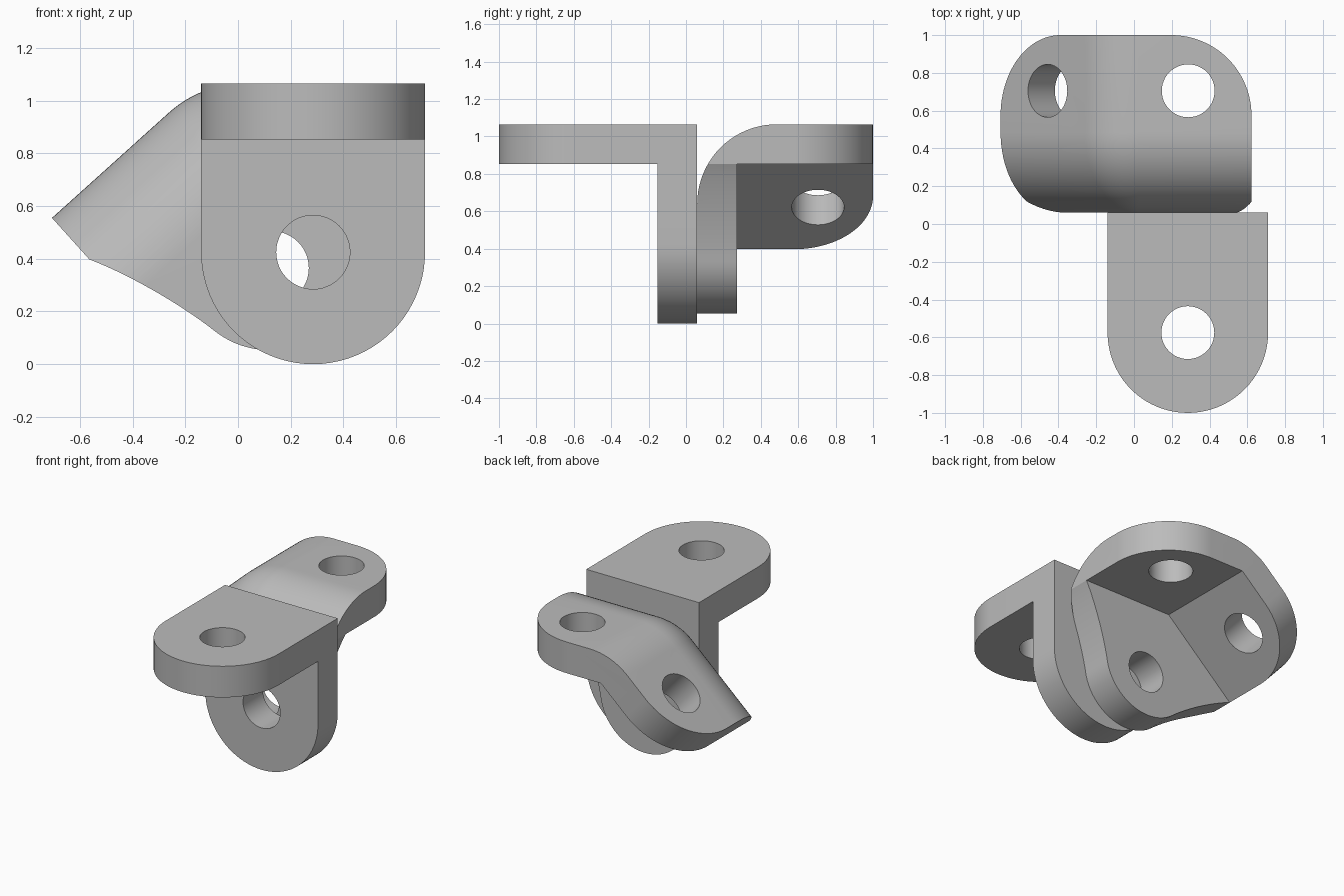
import bpy, bmesh
from math import sin, cos, radians, pi
from mathutils import Vector
from mathutils.geometry import interpolate_bezier

if "Cube" in bpy.data.objects:
    bpy.data.objects.remove(bpy.data.objects["Cube"])

T, R, HOLE = 0.2125, 0.425, 0.14      # plate thickness, bend/corner radius, hole radius
TOP = 1.065                           # height of the top surfaces
BACK0 = 0.06                          # plane where the two brackets meet
FOLD = radians(42)                    # slope of the folded wing
LENGTH = 0.762                        # length of each wing from the fold

grey = bpy.data.materials.new("plain grey")
grey.use_nodes = True
grey.diffuse_color = (0.5, 0.5, 0.5, 1)
grey.node_tree.nodes["Principled BSDF"].inputs["Base Color"].default_value = (0.5, 0.5, 0.5, 1)


def loft(name, rings):
    """Closed solid through rings that have equal point counts."""
    bm = bmesh.new()
    vs = [[bm.verts.new(p) for p in ring] for ring in rings]
    n = len(vs[0])
    for a, b in zip(vs, vs[1:]):
        for i in range(n):
            j = (i + 1) % n
            bm.faces.new((a[i], a[j], b[j], b[i]))
    bm.faces.new(vs[0][::-1])
    bm.faces.new(vs[-1])
    bmesh.ops.recalc_face_normals(bm, faces=bm.faces)
    mesh = bpy.data.meshes.new(name)
    bm.to_mesh(mesh)
    bm.free()
    mesh.materials.append(grey)
    obj = bpy.data.objects.new(name, mesh)
    bpy.context.collection.objects.link(obj)
    return obj


def prism(name, pts, vec):
    return loft(name, [[Vector(p) for p in pts], [Vector(p) + Vector(vec) for p in pts]])


def arc(radius, a0, a1, n):
    return [(radius * cos(a0 + (a1 - a0) * i / n), radius * sin(a0 + (a1 - a0) * i / n))
            for i in range(n + 1)]


def combine(obj, tool, operation):
    mod = obj.modifiers.new("combine", 'BOOLEAN')
    mod.operation, mod.solver, mod.object = operation, 'EXACT', tool
    bpy.context.view_layer.objects.active = obj
    bpy.ops.object.modifier_apply(modifier=mod.name)
    bpy.data.objects.remove(tool)


def drill(obj, centre, axis):
    """Round hole along an axis, starting above the surface point."""
    axis = Vector(axis)
    u = axis.orthogonal().normalized()
    v = axis.cross(u)
    ring = [Vector(centre) + axis * 0.1 + u * a + v * b for a, b in arc(HOLE, 0, 2 * pi, 48)[:-1]]
    combine(obj, prism("hole_cutter", ring, axis * -0.42), 'DIFFERENCE')


def smooth(obj):
    bpy.ops.object.select_all(action='DESELECT')
    obj.select_set(True)
    bpy.context.view_layer.objects.active = obj
    bpy.ops.object.shade_smooth_by_angle(angle=radians(25))


# Front angle bracket: two round-ended plates at a right angle
CX = 0.285
half = arc(R, pi, 2 * pi, 40)
front = prism("front_bracket",
              [(CX + a, BACK0 - T, R + b) for a, b in half]
              + [(CX + R, BACK0 - T, TOP), (CX - R, BACK0 - T, TOP)], (0, T, 0))
shelf = prism("shelf",
              [(CX + a, R - 1 + b, TOP - T) for a, b in half]
              + [(CX + R, BACK0, TOP - T), (CX - R, BACK0, TOP - T)], (0, 0, T))
combine(front, shelf, 'UNION')
drill(front, (CX, R - 1, TOP), (0, 0, 1))
drill(front, (CX, BACK0 - T, R), (0, -1, 0))
smooth(front)

# Rear folded bracket, symmetric about the plane that halves the fold
C = Vector((CX + R - LENGTH - 0.088 + 0.0, 0, TOP))
C.x = -0.14
down = Vector((sin(FOLD / 2), 0, -cos(FOLD / 2)))
side = Vector((cos(FOLD / 2), 0, sin(FOLD / 2)))
slope = Vector((-cos(FOLD), 0, -sin(FOLD)))
slope_normal = Vector((-sin(FOLD), 0, cos(FOLD)))
wings = [(Vector((1, 0, 0)), Vector((0, 0, 1))), (slope, slope_normal)]


def at_y(p, y):
    return Vector((p.x, y, p.z))


# Body with a rounded front edge that runs round the fold
O = C + down * (R / cos(FOLD / 2))
rings = []
stations = [(BACK0 + R - R * sin(t), R * (1 - cos(t)))
            for t in [pi / 2 * i / 20 for i in range(21)]]
for y, depth in [(1.0, 0.0)] + stations:
    r = max(R - depth, 0.002)
    bend = [O + Vector((-sin(a), 0, cos(a))) * r for a in [FOLD * i / 12 for i in range(13)]]
    ring = [bend[0] + Vector((2, 0, 0))] + bend + [bend[-1] + slope * 2]
    ring += [Vector((ring[-1].x, 0, -2)), Vector((ring[0].x, 0, -2))]
    rings.append([at_y(p, y) for p in ring])
rear = loft("rear_folded_bracket", rings)

# Outline of the rear bracket: square wing ends, waisted sides, round foot
end = C + wings[0][0] * LENGTH
corner = end - Vector((0, 0, T))
to_local = lambda p: ((p - C).dot(side), (p - C).dot(down))
start = to_local(corner)
FOOT_R, FOOT_D = 0.335, 0.725
foot = [(a, FOOT_D + b) for a, b in arc(FOOT_R, radians(31), pi / 2, 16)]
waist = interpolate_bezier(Vector((*start, 0)), Vector((0.54, 0.555, 0)),
                           Vector((0.387, 0.73, 0)), Vector((*foot[0], 0)), 16)
right = [to_local(end + Vector((0, 0, 0.135)))] + [(p.x, p.y) for p in waist[:-1]] + foot
local = [(0, -0.3)] + right + [(-e, d) for e, d in right[-2::-1]]
outline = [at_y(C + side * e + down * d, -0.5) for e, d in local]
combine(rear, prism("outline_cutter", outline, (0, 2, 0)), 'INTERSECT')

# Hollow under the two wings, behind the upright plate
V = C + down * (T / cos(FOLD / 2))
far = V + slope * 2
hollow = [V, V + Vector((2, 0, 0)), Vector((V.x + 2, 0, -2)), Vector((far.x, 0, -2)), far]
combine(rear, prism("hollow_cutter", [at_y(p, BACK0 + T) for p in hollow], (0, 2, 0)), 'DIFFERENCE')

# Rounded rear corners and holes of both wings
for u, n in wings:
    tip = C + u * LENGTH
    shape = [(R - a, 1 - R + b) for a, b in arc(R, 0, pi / 2, 24)]
    shape += [(R, 1.2), (-0.2, 1.2), (-0.2, 1 - R)]
    pts = [at_y(tip - u * a + n * 0.2, b) for a, b in shape]
    combine(rear, prism("corner_cutter", pts, n * -0.55), 'DIFFERENCE')
    drill(rear, at_y(tip - u * 0.335, 0.705), n)

# Hole through the upright plate
drill(rear, at_y(C + down * 0.75, BACK0), (0, -1, 0))
smooth(rear)
